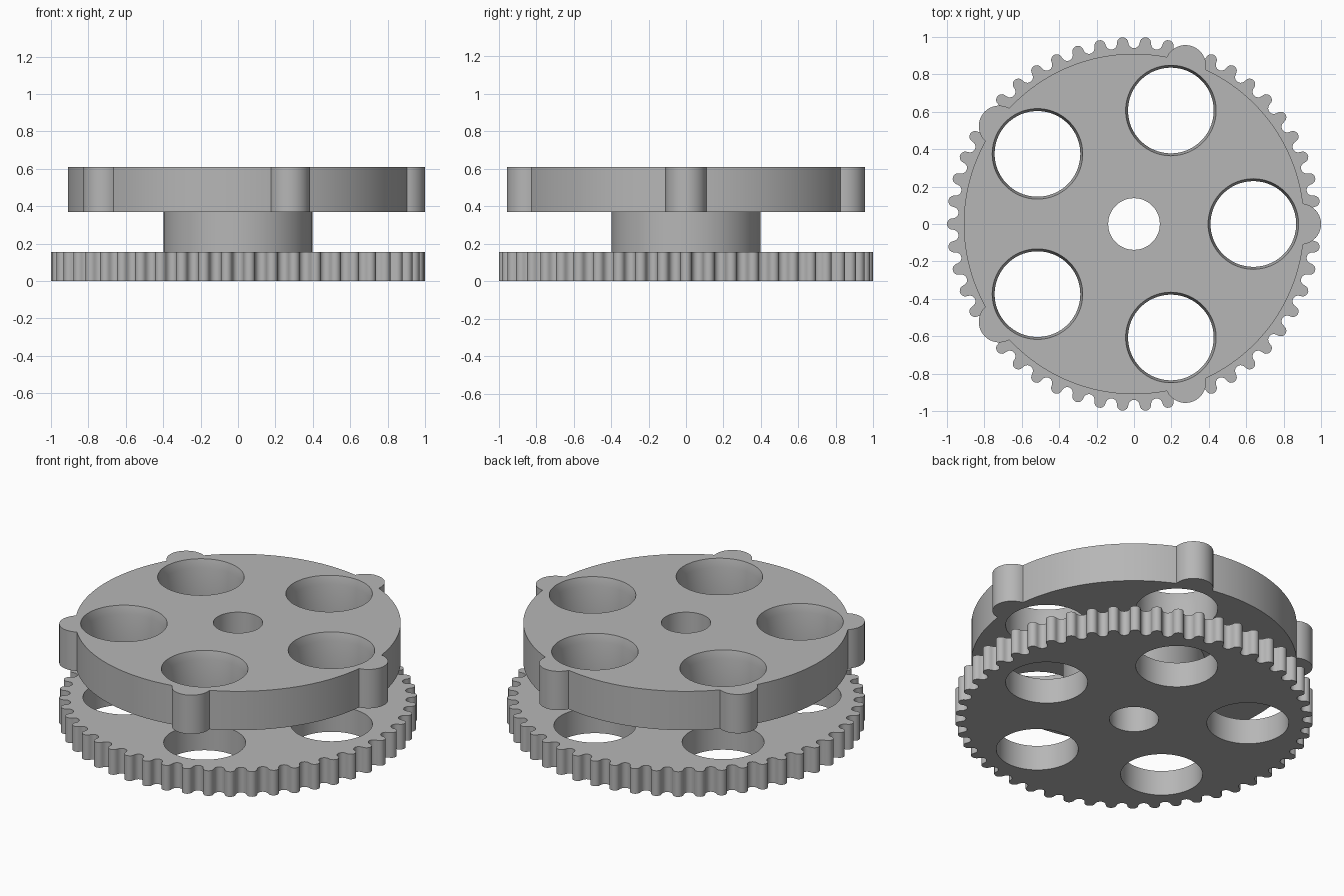
import bpy, bmesh
from math import cos, sin, pi, tau, acos, asin
from mathutils import Vector

if "Cube" in bpy.data.objects:
    bpy.data.objects.remove(bpy.data.objects["Cube"], do_unlink=True)

# Layer heights and shared sizes
GEAR_TOP, DISK_BOTTOM, DISK_TOP = 0.155, 0.37, 0.61
BORE, HOLE, HOLE_RIM, HOLE_RING, CHAMFER = 0.138, 0.229, 0.242, 0.638, 0.05
ARMS, TEETH = 5, 50

grey = bpy.data.materials.new("plain grey")
grey.use_nodes = True
COLOUR = (0.47, 0.47, 0.47, 1)
grey.diffuse_color = COLOUR
grey.node_tree.nodes["Principled BSDF"].inputs["Base Color"].default_value = COLOUR


def polar(r, a):
    return Vector((r * cos(a), r * sin(a)))


def arc(centre, r, start, end, steps):
    return [centre + polar(r, start + (end - start) * i / steps) for i in range(steps + 1)]


def circle(centre, r, steps=96):
    return arc(centre, r, 0, tau, steps)[:-1]


def add_solid(bm, loops):
    """Skin a stack of (outline, z) loops and cap both ends."""
    rings = [[bm.verts.new((p.x, p.y, z)) for p in outline] for outline, z in loops]
    n = len(rings[0])
    for low, high in zip(rings, rings[1:]):
        for i in range(n):
            j = (i + 1) % n
            bm.faces.new((low[i], low[j], high[j], high[i]))
    bm.faces.new(rings[0][::-1])
    bm.faces.new(rings[-1])


def make_object(name, solids):
    bm = bmesh.new()
    for loops in solids:
        add_solid(bm, loops)
    bmesh.ops.recalc_face_normals(bm, faces=bm.faces)
    mesh = bpy.data.meshes.new(name)
    bm.to_mesh(mesh)
    bm.free()
    mesh.materials.append(grey)
    obj = bpy.data.objects.new(name, mesh)
    bpy.context.collection.objects.link(obj)
    return obj


def make_part(name, outline, z0, z1, cutters):
    """Extrude an outline, then drill it with the cutter solids."""
    obj = make_object(name, [[(outline, z0), (outline, z1)]])
    drill = make_object(name + "_drill", cutters)
    drill.hide_render = True
    mod = obj.modifiers.new("holes", 'BOOLEAN')
    mod.operation, mod.solver, mod.object = 'DIFFERENCE', 'EXACT', drill
    bpy.ops.object.select_all(action='DESELECT')
    bpy.context.view_layer.objects.active = obj
    obj.select_set(True)
    bpy.ops.object.modifier_apply(modifier=mod.name)
    bpy.data.objects.remove(drill, do_unlink=True)
    bpy.ops.object.shade_smooth_by_angle(angle=pi / 6)
    return obj


ORIGIN = Vector((0, 0))
hole_centres = [polar(HOLE_RING, tau * k / ARMS) for k in range(ARMS)]
bore = [(circle(ORIGIN, BORE), z) for z in (-0.1, DISK_TOP + 0.1)]

# Toothed gear: rounded tips alternating with rounded valleys
TIP, TOOTH_RING = 0.03, 0.97
gear_outline = []
for k in range(TEETH):
    a = tau * k / TEETH
    gear_outline += arc(polar(TOOTH_RING, a), TIP, a - pi / 2, a + pi / 2, 10)
    b = a + pi / TEETH
    gear_outline += arc(polar(TOOTH_RING, b), TIP, b + pi * 1.5, b + pi / 2, 10)[1:-1]
gear_holes = [[(circle(c, HOLE), -0.1), (circle(c, HOLE), GEAR_TOP + 0.1)] for c in hole_centres]
make_part("gear_plate", gear_outline, 0, GEAR_TOP, [bore] + gear_holes)

# Hub between the two plates
make_part("centre_hub", circle(ORIGIN, 0.397), GEAR_TOP, DISK_BOTTOM, [bore])

# Upper disk with five round lobes on its rim
DISK, LOBE, LOBE_RING = 0.91, 0.11, 0.89
spread = acos((DISK**2 - LOBE_RING**2 - LOBE**2) / (2 * LOBE_RING * LOBE))
joint = asin(LOBE * sin(spread) / DISK)
disk_outline = []
for k in range(ARMS):
    a = tau * k / ARMS
    disk_outline += arc(polar(LOBE_RING, a), LOBE, a - spread, a + spread, 20)
    disk_outline += arc(ORIGIN, DISK, a + joint, a + tau / ARMS - joint, 28)[1:-1]

# Its holes flare outwards towards the top
flare = (HOLE_RIM - HOLE) / CHAMFER
disk_holes = [[(circle(c, HOLE), DISK_BOTTOM - 0.1),
               (circle(c, HOLE), DISK_TOP - CHAMFER),
               (circle(c, HOLE_RIM + flare * 0.02), DISK_TOP + 0.02)] for c in hole_centres]
make_part("lobed_disk", disk_outline, DISK_BOTTOM, DISK_TOP, [bore] + disk_holes)
